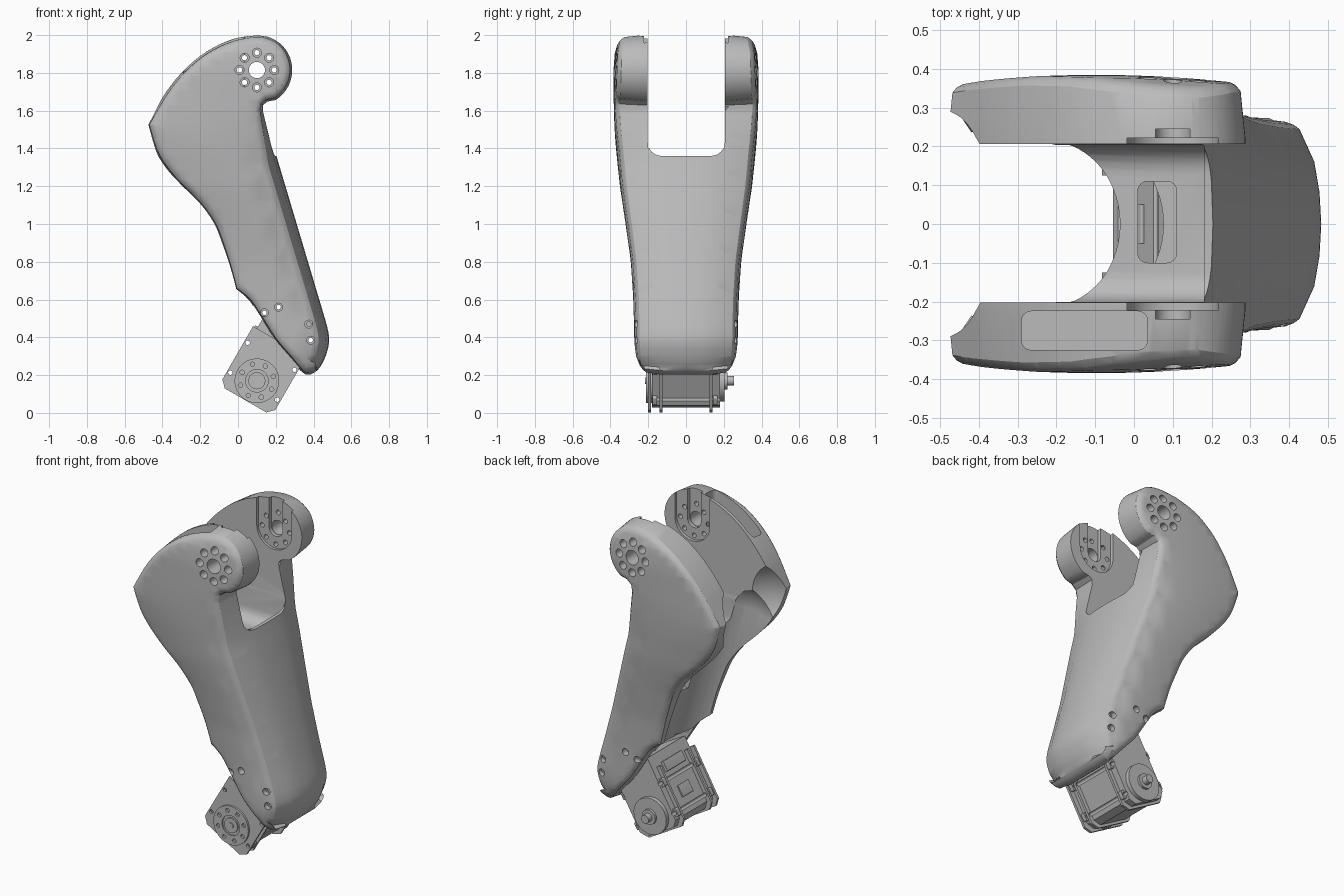
import bpy, bmesh, math
from mathutils import Vector, Matrix

if "Cube" in bpy.data.objects:
    bpy.data.objects.remove(bpy.data.objects["Cube"])

grey = bpy.data.materials.new("plain grey")
grey.use_nodes = True
grey.diffuse_color = (0.5, 0.5, 0.5, 1)
grey.node_tree.nodes["Principled BSDF"].inputs["Base Color"].default_value = (0.5, 0.5, 0.5, 1)


def arc(cx, cy, r, a0=0, a1=360, n=24):
    """Points on an arc; a full turn leaves out the repeated end point."""
    steps = n if a1 - a0 == 360 else n + 1
    angles = [math.radians(a0 + (a1 - a0) * i / n) for i in range(steps)]
    return [(cx + r * math.cos(a), cy + r * math.sin(a)) for a in angles]


def rounded_rect(u0, u1, v0, v1, r):
    corners = [(u1 - r, v1 - r), (u0 + r, v1 - r), (u0 + r, v0 + r), (u1 - r, v0 + r)]
    return [p for i, c in enumerate(corners) for p in arc(*c, r, 90 * i, 90 * i + 90, 6)]


def u_shape(cx, cy, r, top):
    return arc(cx, cy, r, 180, 360, 20) + [(cx + r, top), (cx - r, top)]


def prism(bm, pts, t0, t1, axis="y"):
    """Extrude a flat outline along one axis."""
    place = {"x": lambda u, v, t: (t, u, v), "y": lambda u, v, t: (u, t, v),
             "z": lambda u, v, t: (u, v, t)}[axis]
    a, b = ([bm.verts.new(place(u, v, t)) for u, v in pts] for t in (t0, t1))
    bm.faces.new(a)
    bm.faces.new(b)
    for i in range(len(pts)):
        j = (i + 1) % len(pts)
        bm.faces.new((a[i], a[j], b[j], b[i]))


def finish(name, bm, matrix=None):
    bmesh.ops.recalc_face_normals(bm, faces=bm.faces[:])
    if matrix:
        bm.transform(matrix)
    mesh = bpy.data.meshes.new(name)
    bm.to_mesh(mesh)
    bm.free()
    mesh.materials.append(grey)
    obj = bpy.data.objects.new(name, mesh)
    bpy.context.collection.objects.link(obj)
    return obj


def solid(name, prisms, matrix=None):
    bm = bmesh.new()
    for p in prisms:
        prism(bm, *p)
    return finish(name, bm, matrix)


def ball(name, x, z, r):
    bm = bmesh.new()
    bmesh.ops.create_uvsphere(bm, u_segments=48, v_segments=32, radius=r)
    return finish(name, bm, Matrix.Translation((x, 0, z)))


def cut(target, cutter):
    cutter.hide_render = True
    mod = target.modifiers.new("cut", "BOOLEAN")
    mod.operation, mod.solver, mod.object = "DIFFERENCE", "EXACT", cutter
    bpy.context.view_layer.objects.active = target
    bpy.ops.object.modifier_apply(modifier=mod.name)
    bpy.data.objects.remove(cutter)


def smooth(obj, angle=28):
    bpy.ops.object.select_all(action="DESELECT")
    obj.select_set(True)
    bpy.context.view_layer.objects.active = obj
    bpy.ops.object.shade_smooth_by_angle(angle=math.radians(angle))


def spline(pts, n=3):
    """Catmull-Rom curve through the points."""
    p = [Vector(q) for q in [pts[0]] + pts + [pts[-1]]]
    out = []
    for a, b, c, d in zip(p, p[1:], p[2:], p[3:]):
        for i in range(n):
            t = i / n
            out.append(0.5 * (2 * b + (c - a) * t + (2 * a - 5 * b + 4 * c - d) * t * t
                              + (3 * b - a - 3 * c + d) * t ** 3))
    return out + [p[-1]]


def interp(table, z):
    if z <= table[0][0]:
        return table[0][1]
    for (z0, w0), (z1, w1) in zip(table, table[1:]):
        if z <= z1:
            return w0 + (w1 - w0) * (z - z0) / (z1 - z0)
    return table[-1][1]


# Side outline of the shell: round head, calf, foot, straight shin, neck
JX, JZ = 0.1, 1.815
calf = [(-0.01, 1.985), (-0.1, 1.95), (-0.2, 1.89), (-0.3, 1.80), (-0.38, 1.70), (-0.44, 1.6), (-0.48, 1.53)]
back = [(-0.48, 1.52), (-0.44, 1.39), (-0.38, 1.29), (-0.3, 1.2), (-0.2, 1.1), (-0.13, 1.0), (-0.09, 0.9),
        (-0.05, 0.78), (-0.015, 0.65)]
foot = [(0.0, 0.64), (0.06, 0.59), (0.12, 0.5), (0.19, 0.39), (0.27, 0.295), (0.33, 0.225), (0.37, 0.202),
        (0.42, 0.225), (0.46, 0.29), (0.482, 0.37), (0.478, 0.43), (0.46, 0.5)]
outline = [Vector(p) for p in arc(JX, JZ, 0.187, -58, 100, 30)]
outline += spline(calf) + spline(back) + spline(foot)
outline += [Vector(p) for p in ((0.132, 1.6), (0.133, 1.63), (0.155, 1.648))]


def inset(pts, d):
    out = []
    for i, p in enumerate(pts):
        e = (p - pts[i - 1]).normalized()
        f = (pts[(i + 1) % len(pts)] - p).normalized()
        n = Vector((-e.y - f.y, e.x + f.x)).normalized()
        out.append(p + n * d)
    return out


# Half width, rear and front limits of the shell against height
WIDTH = [(0.2, 0.215), (0.25, 0.245), (0.3, 0.264), (0.36, 0.273), (0.6, 0.279), (0.8, 0.292), (1.0, 0.32),
         (1.2, 0.35), (1.4, 0.371), (1.5, 0.378), (1.6, 0.382), (1.8, 0.385), (1.9, 0.378), (1.96, 0.362),
         (2.0, 0.345)]
REAR = [(0.2, 0.2), (0.65, 0), (1.0, -0.13), (1.2, -0.3), (1.5, -0.48)]
FRONT = [(0.4, 0.48), (1.4, 0.2), (1.75, 0.285)]
LAYERS = [(0, 0.3), (0, 0.6), (0.012, 0.94), (0.024, 0.98), (0.04, 1.0)]

bm = bmesh.new()
loops = []
for d, f in [(d, -f) for d, f in reversed(LAYERS)] + [(0, 0)] + LAYERS:
    loops.append([bm.verts.new((p.x, f, p.y)) for p in inset(outline, d)])
for a, b in zip(loops, loops[1:]):
    for i in range(len(a)):
        j = (i + 1) % len(a)
        bm.faces.new((a[i], a[j], b[j], b[i]))
bm.faces.new(loops[0])
bm.faces.new(loops[-1])
# Slice into a grid so that the sides can follow the width and crown
slices = [((0, 0, 0.223 + k * 0.04), (0, 0, 1)) for k in range(45)]
slices += [((-0.43 + k * 0.06, 0, 0), (1, 0, 0)) for k in range(15)]
for co, no in slices:
    bmesh.ops.bisect_plane(bm, geom=bm.verts[:] + bm.edges[:] + bm.faces[:], dist=1e-5, plane_co=co, plane_no=no)
for v in bm.verts:
    x, f, z = v.co
    rear, front = interp(REAR, z), interp(FRONT, z)
    q = min(1, abs(2 * x - rear - front) / (front - rear))
    v.co.y = f * interp(WIDTH, z) * (1 - 0.06 * (q * f) ** 2)
    if x > 0.608 - 0.295 * z - 0.12:
        v.co.x -= 0.05 * f * f * min(1, max(0, (1.62 - z) / 0.3))
shell = finish("leg_shell", bm)

# Fork opening between the two cheeks, with a sunken floor behind the shin
cut(shell, solid("fork_cutter", [(rounded_rect(-0.203, 0.206, 1.36, 2.4, 0.075), -1, 1, "x")]))
cut(shell, solid("floor_cutter", [(rounded_rect(-0.201, 0.204, 1.23, 2.4, 0.075), -1, 0.18, "x")]))

# Round channel up the back of the calf, flaring out behind the knee
tilt = Matrix.Translation((-0.335, 0, 1.36)) @ Matrix.Rotation(math.atan(-0.295), 4, "Y")
cut(shell, solid("channel_cutter", [(arc(0, 0, 0.25, n=64), -0.95, 0, "z")], tilt))
cut(shell, ball("channel_end_cutter", -0.335, 1.36, 0.252))
cut(shell, ball("flare_cutter", -0.52, 1.5, 0.295))

# Cable window in the fork floor, cable pocket in one cheek
cut(shell, solid("window_cutter", [(rounded_rect(0.01, 0.11, -0.1, 0.11, 0.025), 0.85, 1.5, "z")]))
cut(shell, solid("pocket_cutter", [(rounded_rect(-0.29, 0.035, -0.325, -0.225, 0.025), 1.45, 2.2, "z")]))

# Motor bay in the foot
motor_frame = Matrix.Translation((0.1, 0, 0.17)) @ Matrix.Rotation(math.radians(30), 4, "Y")
cut(shell, solid("bay_cutter", [(rounded_rect(-0.3, 0.145, -0.3, 0.335, 0.02), -0.203, 0.203)], motor_frame))

# Joint seats, bolt circles and foot bolts on both sides
bolts = arc(JX, JZ, 0.092, n=8)
foot_bolts = [(0.14, 0.53), (0.215, 0.56), (0.375, 0.47), (0.385, 0.385)]
for s in (-1, 1):
    cut(shell, solid("seat_cutter", [(u_shape(JX, JZ, 0.118, 2.1), s * 0.15, s * 0.222)]))
    cut(shell, solid("groove_cutter", [(u_shape(JX, JZ, 0.045, 2.1), s * 0.15, s * 0.245)]))
    cut(shell, solid("bore_cutter", [(arc(JX, JZ, 0.043), s * 0.15, s * 0.5)]
                     + [(arc(*b, 0.014, n=12), s * 0.15, s * 0.5) for b in bolts]
                     + [(arc(*b, 0.012, n=12), s * -0.01, s * 0.5) for b in foot_bolts]))
    cut(shell, solid("sink_cutter", [(arc(*b, 0.024, n=16), s * 0.28, s * 0.5) for b in bolts]
                     + [(arc(*b, 0.021, n=16), s * 0.235, s * 0.5) for b in foot_bolts]))
smooth(shell)


# Motor, built upright about its axle and then tilted
def motor_outline(w, low, high, c):
    return [(-w, low + c), (-w + c, low), (w - c, low), (w, low + c), (w, high), (-w, high)]


lugs = [(x, z) for x in (-0.143, 0.143) for z in (-0.033, 0.15)]
body = solid("motor_body", [(motor_outline(0.138, -0.105, 0.31, 0.035), -0.18, 0.18)], motor_frame)
flanges = solid("motor_flanges", [(motor_outline(0.162, -0.12, 0.24, 0.035), y, y + 0.015)
                                  for y in (-0.2, -0.14, 0.125)], motor_frame)
blocks = solid("motor_lugs", [(rounded_rect(x - 0.019, x + 0.019, z - 0.024, z + 0.024, 0.008), y, y + 0.024)
                              for y in (-0.177, 0.143) for x, z in lugs], motor_frame)
for part in (body, flanges, blocks):
    cut(part, solid("lug_cutter", [(arc(*p, 0.012, n=12), -0.5, 0.5) for p in lugs], motor_frame))
    smooth(part)

# Output horn with bolt holes and raised rings
horn = solid("output_horn", [(arc(0, 0, 0.118, n=40), -0.212, -0.17)], motor_frame)
cut(horn, solid("horn_cutter", [(arc(*p, 0.012, n=12), -0.3, -0.195) for p in arc(0, 0, 0.09, n=8)]
                + [(arc(0, 0, 0.06, n=32), -0.3, -0.204)], motor_frame))
smooth(horn)
smooth(solid("horn_hub", [(arc(0, 0, 0.045, n=28), -0.212, -0.19), (arc(0, 0, 0.018, n=16), -0.217, -0.19)],
             motor_frame))

# Idler disc and axle on the other side
smooth(solid("idler_disc", [(arc(0, 0, 0.11, n=40), 0.17, 0.205), (arc(0, 0, 0.045, n=24), 0.2, 0.22),
                            (arc(0, 0, 0.025, n=20), 0.2, 0.255)], motor_frame))

# Connector blocks on the motor case
smooth(solid("motor_connectors", [(rounded_rect(-0.155, -0.13, 0.19, 0.25, 0.005), -0.09, 0.09),
                                  (rounded_rect(-0.146, -0.13, 0.02, 0.09, 0.005), -0.05, 0.05)], motor_frame))
